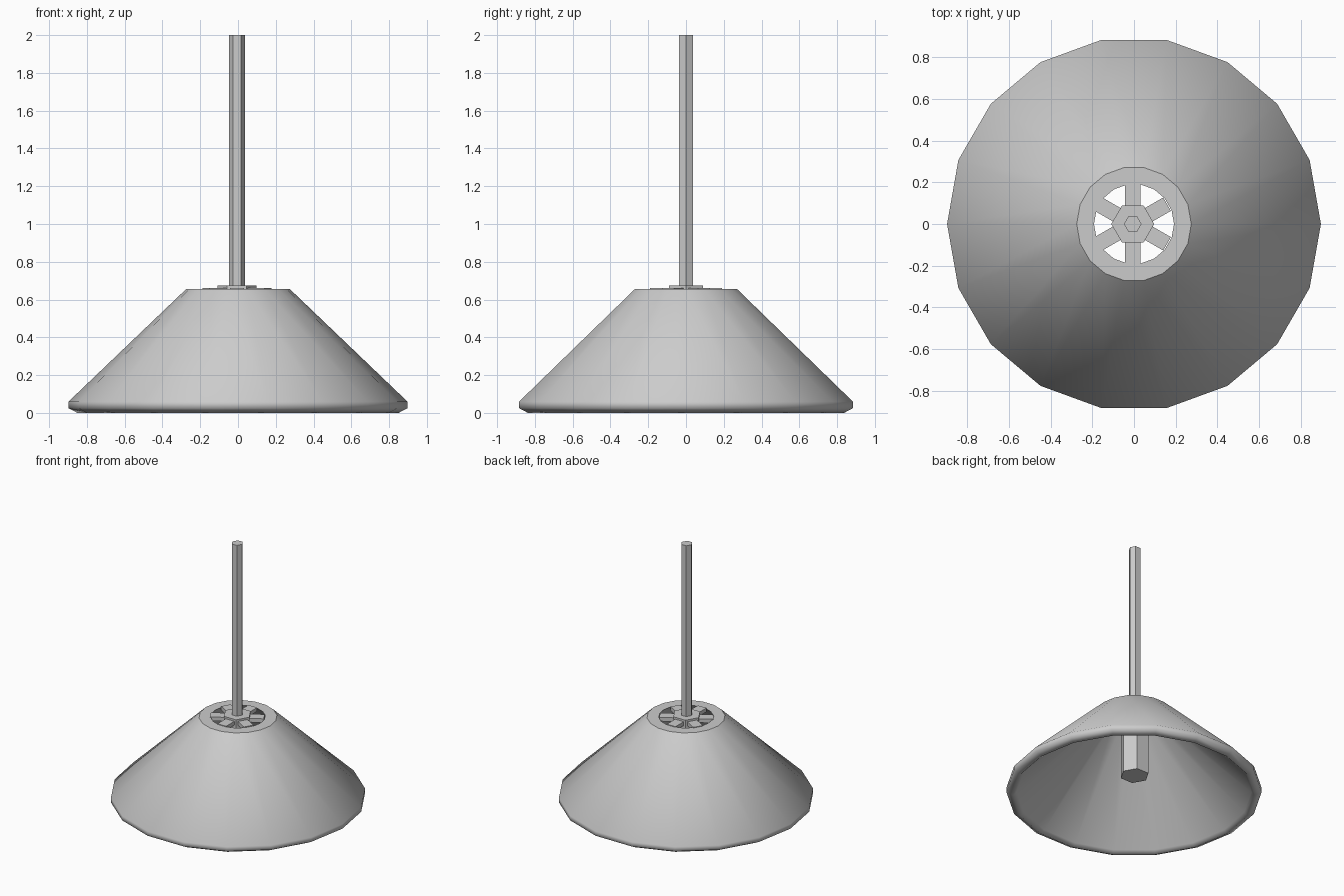
import bpy, bmesh
from math import sin, cos, pi, radians

if "Cube" in bpy.data.objects:
    bpy.data.objects.remove(bpy.data.objects["Cube"])

HUB_X = -0.006  # the rod, socket and spokes sit a hair off centre


def finish(name, bm, smooth_angle=None):
    bmesh.ops.recalc_face_normals(bm, faces=bm.faces)
    me = bpy.data.meshes.new(name)
    bm.to_mesh(me)
    bm.free()
    ob = bpy.data.objects.new(name, me)
    bpy.context.collection.objects.link(ob)
    if smooth_angle:
        bpy.ops.object.select_all(action='DESELECT')
        ob.select_set(True)
        bpy.context.view_layer.objects.active = ob
        bpy.ops.object.shade_smooth_by_angle(angle=radians(smooth_angle))
    return ob


def lathe(name, profile, sides, smooth_angle=None, sharp_rings=()):
    """Revolve a closed (radius, z) loop around z; listed rings stay sharp."""
    bm = bmesh.new()
    rings = [[bm.verts.new((r * cos(2 * pi * i / sides), r * sin(2 * pi * i / sides), z))
              for i in range(sides)] for r, z in profile]
    for a, b in zip(rings, rings[1:] + rings[:1]):
        for i in range(sides):
            j = (i + 1) % sides
            bm.faces.new((a[i], a[j], b[j], b[i]))
    edges = [bm.edges.get((rings[k][i], rings[k][(i + 1) % sides]))
             for k in sharp_rings for i in range(sides)]
    bmesh.ops.split_edges(bm, edges=edges)
    return finish(name, bm, smooth_angle)


def hex_prism(name, r, z0, z1):
    bm = bmesh.new()
    rings = [[bm.verts.new((r * cos(i * pi / 3), r * sin(i * pi / 3), z)) for i in range(6)]
             for z in (z0, z1)]
    for ring in rings:
        bm.faces.new(ring)
    for i in range(6):
        j = (i + 1) % 6
        bm.faces.new((rings[0][i], rings[0][j], rings[1][j], rings[1][i]))
    ob = finish(name, bm)
    ob.location.x = HUB_X
    return ob


# Thick conical shade with rounded rim, flat collar and open top
lathe("shade", [(0.192, 0.655), (0.275, 0.655), (0.897, 0.06), (0.897, 0.025),
                (0.85, 0.0), (0.825, 0.025)], 18, 80, sharp_rings=(0, 1))

# Lamp socket through the collar, and hanging rod
hex_prism("socket", 0.103, 0.16, 0.675)
hex_prism("hanging_rod", 0.042, 0.65, 2.0)

# Six spokes joining socket to collar
for k in range(6):
    bm = bmesh.new()
    bmesh.ops.create_cube(bm, size=1)
    for v in bm.verts:
        v.co = (0.135 + v.co.x * 0.11, v.co.y * 0.074, 0.645 + v.co.z * 0.03)
    spoke = finish(f"spoke_{k + 1}", bm)
    spoke.rotation_euler.z = pi / 6 + k * pi / 3
    spoke.location.x = HUB_X
